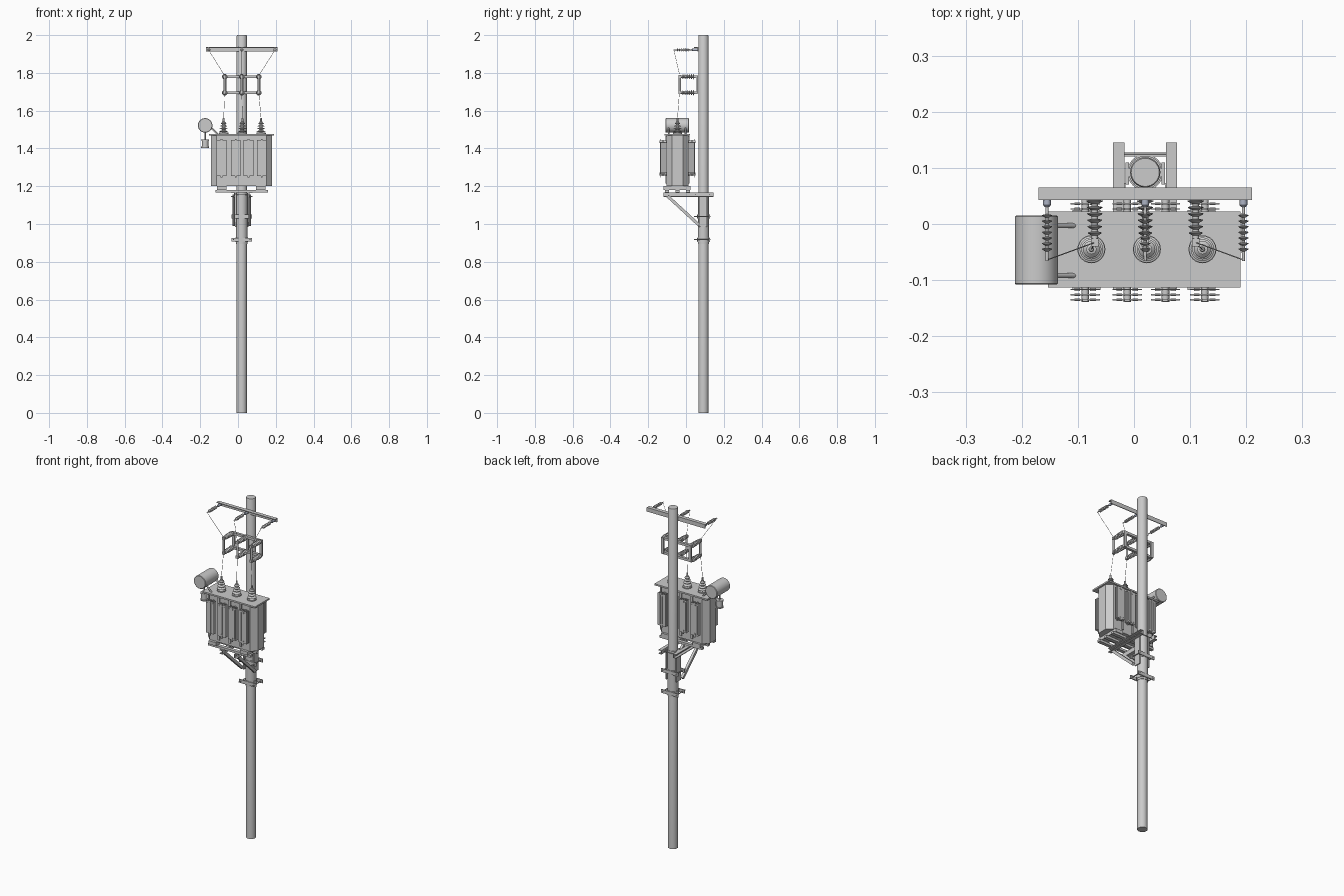
import bpy, bmesh, math
from mathutils import Vector

if "Cube" in bpy.data.objects:
    bpy.data.objects.remove(bpy.data.objects["Cube"])

PX, PY = 0.02, 0.092          # pole axis
PHASES = (-1, 0, 1)


def add_mesh(name, bm, smooth=False):
    bmesh.ops.recalc_face_normals(bm, faces=bm.faces)
    me = bpy.data.meshes.new(name)
    bm.to_mesh(me)
    bm.free()
    ob = bpy.data.objects.new(name, me)
    bpy.context.collection.objects.link(ob)
    if smooth:
        bpy.ops.object.select_all(action='DESELECT')
        ob.select_set(True)
        bpy.context.view_layer.objects.active = ob
        bpy.ops.object.shade_smooth_by_angle(angle=math.radians(35))
    return ob


def box(name, x0, x1, y0, y1, z0, z1):
    bm = bmesh.new()
    bmesh.ops.create_cube(bm, size=1)
    for v in bm.verts:
        v.co = ((x0 + x1) / 2 + v.co.x * (x1 - x0),
                (y0 + y1) / 2 + v.co.y * (y1 - y0),
                (z0 + z1) / 2 + v.co.z * (z1 - z0))
    return add_mesh(name, bm)


def lathe(name, origin, direction, profile, n=20):
    """Revolve (distance, radius) points around a direction; ends are capped."""
    bm = bmesh.new()
    q = Vector(direction).to_track_quat('Z', 'Y')
    rings = []
    for d, r in profile:
        rings.append([bm.verts.new(Vector(origin) + q @ Vector(
            (r * math.cos(2 * math.pi * i / n), r * math.sin(2 * math.pi * i / n), d)))
            for i in range(n)])
    for a, b in zip(rings, rings[1:]):
        for i in range(n):
            j = (i + 1) % n
            bm.faces.new((a[i], a[j], b[j], b[i]))
    bm.faces.new(rings[0])
    bm.faces.new(rings[-1])
    return add_mesh(name, bm, True)


def rod(name, a, b, r, n=12):
    d = Vector(b) - Vector(a)
    return lathe(name, a, d, [(0, r), (d.length, r)], n)


def prism(name, pts, z0, z1):
    bm = bmesh.new()
    f = bm.faces.new([bm.verts.new((x, y, z0)) for x, y in pts])
    ext = bmesh.ops.extrude_face_region(bm, geom=[f])['geom']
    for v in ext:
        if isinstance(v, bmesh.types.BMVert):
            v.co.z = z1
    return add_mesh(name, bm)


def sheds(start, end, count, core, radius, taper=1.0):
    """Profile of an insulator: a core with thin conical discs."""
    pts, step = [(start, core)], (end - start) / count
    for i in range(count):
        d, r = start + i * step, radius * (1 + (taper - 1) * i / max(1, count - 1))
        pts += [(d + .15 * step, core), (d + .3 * step, r), (d + .42 * step, r), (d + .8 * step, core)]
    return pts + [(end, core)]


# pole
lathe("pole", (PX, PY, 0), (0, 0, 1), [(0, .027), (1.995, .027), (2, .025)], 32)
lathe("pole_sleeve", (PX, PY, 0), (0, 0, 1), [(.895, .0295), (1.165, .0295)], 32)

# top crossarm, angle section
box("crossarm_flange", -.17, .21, .043, .065, 1.933, 1.937)
box("crossarm_web", -.17, .21, .061, .065, 1.913, 1.937)

# line insulators hanging forward of the crossarm
cap_mat = bpy.data.materials.new("cap_blue_grey")
cap_mat.diffuse_color = (.42, .46, .56, 1)
cap_mat.use_nodes = True
cap_mat.node_tree.nodes["Principled BSDF"].inputs["Base Color"].default_value = cap_mat.diffuse_color
for i in PHASES:
    x = .02 + i * .175
    cap = lathe("line_insulator_cap", (x, .046, 1.922), (0, -1, 0), [(-.015, .007), (.012, .007), (.016, .004)], 12)
    cap.data.materials.append(cap_mat)
    lathe("line_insulator", (x, .034, 1.922), (0, -1, 0),
          [(0, .0025)] + sheds(.015, .085, 7, .003, .009) + [(.1, .0025)], 14)

# fuse cutout frame
for z in (1.695, 1.78):
    box("cutout_rail", -.078, .118, .045, .060, z - .007, z + .007)
for i in PHASES:
    x = .02 + i * .09
    box("cutout_back_plate", x - .008, x + .008, .055, .064, 1.69, 1.785)
    for z in (1.695, 1.78):
        lathe("cutout_insulator", (x, .045, z), (0, -1, 0),
              sheds(0, .068, 6, .006, .0145, .85) + [(.075, .006)], 16)
        box("cutout_clip", x - .007, x + .007, -.040, -.026, z - .008, z + .008)
    rod("fuse_tube", (x, -.033, 1.695), (x, -.033, 1.785), .006)

# tank with chamfered corners, lid and bottom
X0, X1, Y0, Y1, C = -.143, .18, -.103, .013, .03
prism("tank", [(X0 + C, Y0), (X1 - C, Y0), (X1, Y0 + C), (X1, Y1 - C),
               (X1 - C, Y1), (X0 + C, Y1), (X0, Y1 - C), (X0, Y0 + C)], 1.2, 1.47)
box("tank_lid", -.153, .19, -.113, .022, 1.468, 1.477)

# radiators, front and back
for side, wall in ((-1, Y0), (1, Y1)):
    for x in (-.087, -.012, .056, .126):
        for z in (1.265, 1.435):
            rod("radiator_header", (x, wall - side * .005, z), (x, wall + side * .036, z), .007)
        for k in range(3):
            y = wall + side * (.014 + k * .009)
            box("radiator_fin", x - .026, x + .026, y - .001, y + .001, 1.255, 1.445)
            for dx in (-.014, .014):
                box("radiator_channel", x + dx - .005, x + dx + .005, y - .0025, y + .0025, 1.265, 1.435)
        box("radiator_end_bar", x - .005, x + .005, wall + side * .031, wall + side * .035, 1.245, 1.45)
    # stiffening ribs between radiators
    for x in (-.05, .022, .091):
        box("tank_rib", x - .006, x + .006, wall - .006, wall + .006, 1.215, 1.465)

# bushings on the lid
for i in PHASES:
    x = .023 + i * .099
    lathe("bushing", (x, -.045, 1.475), (0, 0, 1),
          [(0, .025), (.008, .025), (.01, .013)] + sheds(.01, .066, 4, .009, .024, .62)
          + [(.067, .005), (.084, .005), (.086, .003)], 24)

# conservator, its pipes and the breather
lathe("conservator", (-.174, -.108, 1.522), (0, 1, 0),
      [(0, .036), (.002, .0385), (.121, .0385), (.123, .036)], 32)
for y in (-.003, -.092):
    rod("conservator_pipe", (-.145, y, 1.512), (-.105, y, 1.472), .0045)
rod("breather_pipe", (-.174, -.065, 1.49), (-.174, -.065, 1.44), .004)
lathe("breather", (-.174, -.065, 1.403), (0, 0, 1),
      [(0, .021), (.006, .021), (.006, .017), (.038, .017), (.038, .021), (.045, .021)], 20)

# skids and cross beams under the tank
for y in (-.1, -.045, .01):
    box("cross_beam", -.118, .158, y - .01, y + .01, 1.168, 1.181)
for x in (-.085, .12):
    box("tank_skid", x - .025, x + .025, -.118, .025, 1.181, 1.201)

# platform brackets mirrored around the pole
for s in (-1, 1):
    a, b = sorted((PX + s * .037, PX + s * .057))
    w0, w1 = sorted((PX + s * .037, PX + s * .041))
    box("platform_arm_web", w0, w1, -.118, .145, 1.143, 1.167)
    for z in (1.143, 1.163):
        box("platform_arm_flange", a, b, -.118, .145, z, z + .004)
    # diagonal brace
    p, q = Vector((0, -.098, 1.148)), Vector((0, .068, .995))
    n = Vector((0, .68, .73)) * .008
    bm = bmesh.new()
    v = [bm.verts.new((x, c.y, c.z)) for x in (PX + s * .035, PX + s * .05)
         for c in (p + n, p - n, q - n, q + n)]
    for f in ((0, 1, 2, 3), (4, 5, 6, 7), (0, 1, 5, 4), (1, 2, 6, 5), (2, 3, 7, 6), (3, 0, 4, 7)):
        bm.faces.new([v[k] for k in f])
    add_mesh("diagonal_brace", bm)
    h0, h1 = sorted((PX + s * .029, PX + s * .035))
    box("hanger_strip", h0, h1, PY - .022, PY + .018, .985, 1.165)

# pole clamps with through bolts
for z in (1.04, .917):
    for y in (PY - .034, PY + .028):
        box("clamp_bar", PX - .055, PX + .055, y, y + .006, z - .01, z + .01)
    for s in (-1, 1):
        rod("clamp_bolt", (PX + s * .044, .043, z), (PX + s * .044, .13, z), .003)
    lathe("clamp_band", (PX, PY, z - .011), (0, 0, 1), [(0, .032), (.022, .032)], 32)
for y in (.05, .125):
    rod("arm_tie_bolt", (PX - .05, y, 1.155), (PX + .05, y, 1.155), .002)

# connecting wires
for i in PHASES:
    xl, xc, xb = .02 + i * .175, .02 + i * .09, .023 + i * .099
    rod("upper_wire", (xl, -.064, 1.92), (xc, -.033, 1.785), .001, 6)
    rod("lower_wire", (xc, -.035, 1.695), (xb, -.045, 1.56), .001, 6)
